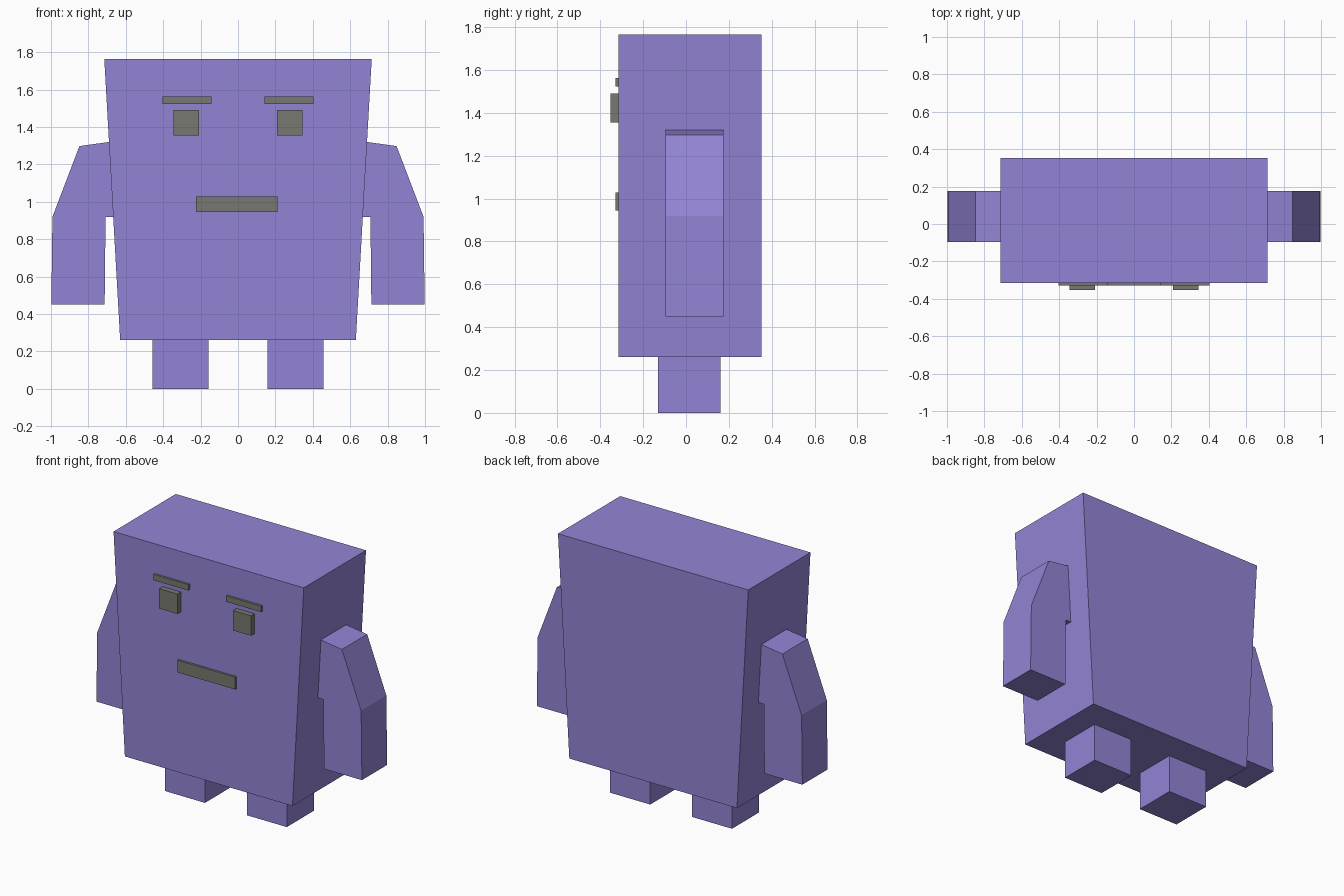
import bpy
import bmesh

if "Cube" in bpy.data.objects:
    bpy.data.objects.remove(bpy.data.objects["Cube"])


def material(name, rgb):
    m = bpy.data.materials.new(name)
    m.diffuse_color = (*rgb, 1.0)
    m.use_nodes = True
    m.node_tree.nodes["Principled BSDF"].inputs["Base Color"].default_value = m.diffuse_color
    return m


purple = material("purple", (0.296, 0.231, 0.665))
grey = material("dark_grey", (0.19, 0.19, 0.165))


def extrude_profile(name, profile, y0, y1, mat):
    """Flat-shaded prism: an (x, z) outline extruded from y0 to y1."""
    bm = bmesh.new()
    face = bm.faces.new([bm.verts.new((x, y0, z)) for x, z in profile])
    ext = bmesh.ops.extrude_face_region(bm, geom=[face])
    moved = [g for g in ext["geom"] if isinstance(g, bmesh.types.BMVert)]
    bmesh.ops.translate(bm, verts=moved, vec=(0, y1 - y0, 0))
    bmesh.ops.recalc_face_normals(bm, faces=bm.faces[:])
    mesh = bpy.data.meshes.new(name)
    bm.to_mesh(mesh)
    bm.free()
    mesh.materials.append(mat)
    obj = bpy.data.objects.new(name, mesh)
    bpy.context.collection.objects.link(obj)
    return obj


def rect(x0, x1, z0, z1):
    return [(x0, z0), (x1, z0), (x1, z1), (x0, z1)]


# Tapered block body, wider at the top
extrude_profile("body", [(-0.63, 0.26), (0.63, 0.26), (0.715, 1.765), (-0.715, 1.765)],
                -0.315, 0.353, purple)

# Paired parts: bent arms, legs, eyes and brows
arm = [(0.64, 1.327), (0.848, 1.298), (0.992, 0.92), (0.998, 0.45),
       (0.713, 0.45), (0.708, 0.92), (0.64, 0.92)]
for side, s in (("left", -1), ("right", 1)):
    def pair(part, profile, y0, y1, mat):
        extrude_profile(f"{side}_{part}", [(s * x, z) for x, z in profile], y0, y1, mat)

    pair("arm", arm, -0.095, 0.176, purple)
    pair("leg", rect(0.157, 0.458, 0.0, 0.27), -0.13, 0.16, purple)
    pair("eye", rect(0.209, 0.345, 1.355, 1.49), -0.353, -0.305, grey)
    pair("brow", rect(0.142, 0.404, 1.523, 1.563), -0.33, -0.305, grey)

# Mouth bar
extrude_profile("mouth", rect(-0.225, 0.21, 0.945, 1.028), -0.33, -0.305, grey)
